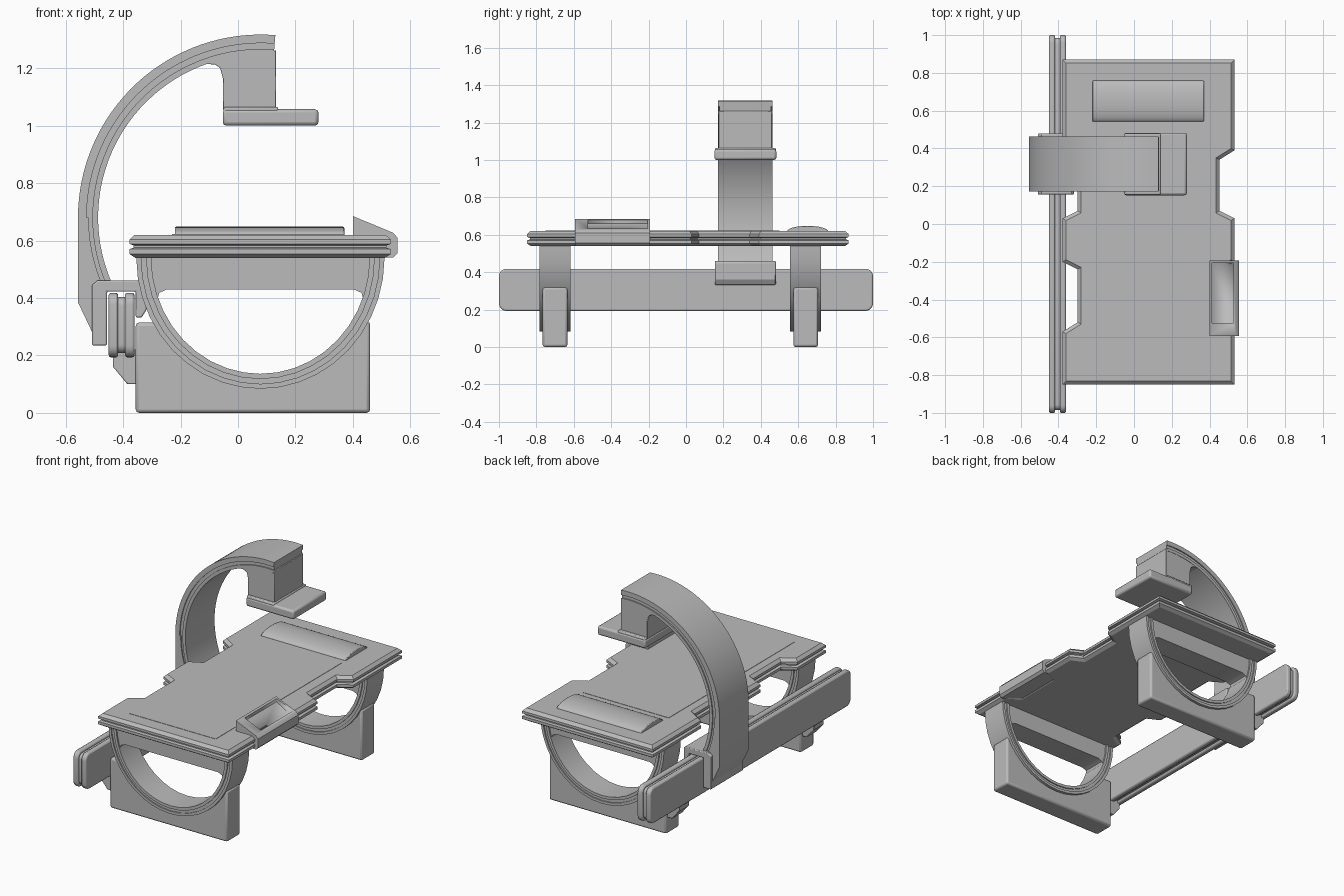
import bpy, bmesh
from math import sin, cos, pi, radians
from mathutils import Vector

cube = bpy.data.objects.get("Cube")
if cube:
    bpy.data.objects.remove(cube, do_unlink=True)

grey = bpy.data.materials.new("medium_grey")
grey.use_nodes = True
grey.diffuse_color = (0.5, 0.5, 0.5, 1)
grey.node_tree.nodes["Principled BSDF"].inputs["Base Color"].default_value = (0.5, 0.5, 0.5, 1)


def finish(name, bm, bevel=0.0):
    """Turn a bmesh into a shaded object, optionally with softened edges."""
    bmesh.ops.recalc_face_normals(bm, faces=bm.faces[:])
    mesh = bpy.data.meshes.new(name)
    bm.to_mesh(mesh)
    bm.free()
    mesh.materials.append(grey)
    ob = bpy.data.objects.new(name, mesh)
    bpy.context.collection.objects.link(ob)
    bpy.ops.object.select_all(action='DESELECT')
    ob.select_set(True)
    bpy.context.view_layer.objects.active = ob
    bpy.ops.object.shade_smooth_by_angle(angle=radians(30))
    if bevel:
        mod = ob.modifiers.new("soft_edges", 'BEVEL')
        mod.width = bevel
        mod.segments = 2
        mod.angle_limit = radians(40)
    return ob


PLACE = {'X': lambda a, b, d: (d, a, b),
         'Y': lambda a, b, d: (a, d, b),
         'Z': lambda a, b, d: (a, b, d)}


def loft(name, rings, axis, bevel=0.0):
    """Join equal outlines, given as (points, depth), and cap both ends."""
    bm = bmesh.new()
    loops = [[bm.verts.new(PLACE[axis](a, b, d)) for a, b in pts] for pts, d in rings]
    n = len(loops[0])
    for low, high in zip(loops, loops[1:]):
        for i in range(n):
            j = (i + 1) % n
            bm.faces.new((low[i], low[j], high[j], high[i]))
    bm.faces.new(loops[0])
    bm.faces.new(loops[-1])
    return finish(name, bm, bevel)


def prism(name, pts, axis, lo, hi, bevel=0.0):
    return loft(name, [(pts, lo), (pts, hi)], axis, bevel)


def box(name, x, y, z, bevel=0.0):
    pts = [(x[0], y[0]), (x[1], y[0]), (x[1], y[1]), (x[0], y[1])]
    return prism(name, pts, 'Z', z[0], z[1], bevel)


def arc(cx, cz, rx, rz, start, end, n):
    angles = [radians(start + (end - start) * i / n) for i in range(n + 1)]
    return [(cx + rx * cos(t), cz + rz * sin(t)) for t in angles]


def band(name, centre, outer, inner, start, end, n, y, half):
    """Curved strip between two arcs, running along y."""
    pts = arc(*centre, *outer, start, end, n) + arc(*centre, *inner, end, start, n)
    return prism(name, pts, 'Y', y - half, y + half)


def inset(pts, amount):
    """Move a counter-clockwise outline inwards with mitred corners."""
    out = []
    for i, p in enumerate(pts):
        p = Vector(p)
        a = (p - Vector(pts[i - 1])).normalized()
        b = (Vector(pts[(i + 1) % len(pts)]) - p).normalized()
        na, nb = Vector((-a.y, a.x)), Vector((-b.y, b.x))
        out.append(tuple(p + (na + nb) * amount / (1 + na.dot(nb))))
    return out


# Table top: notched outline, mirrored, with a grooved edge
MID = 0.077
side = [(0.455, -0.85), (0.455, -0.57), (0.375, -0.52), (0.375, -0.24), (0.455, -0.2),
        (0.455, 0.03), (0.375, 0.07), (0.375, 0.34), (0.455, 0.39), (0.455, 0.87)]
outline = [(MID + x, y) for x, y in side] + [(MID - x, y) for x, y in reversed(side)]
edge = [(0.54, 0.02), (0.553, 0), (0.57, 0), (0.575, 0.015), (0.583, 0.015),
        (0.588, 0), (0.603, 0), (0.62, 0.018)]
loft("table_top", [(inset(outline, d), z) for z, d in edge], 'Z')
box("table_pad", (-0.23, 0.37), (-0.75, 0.5), (0.61, 0.622))

# Head cushion: shallow dome
dome = arc(0.65, 0.617, 0.11, 0.031, 0, 180, 14)
prism("head_cushion", dome, 'X', -0.22, 0.37, 0.004)

# Control panel with a sunken screen
panel = [(0.4, 0.685), (0.4, 0.545), (0.54, 0.54), (0.555, 0.555), (0.555, 0.61), (0.54, 0.627)]
console = prism("control_panel", panel, 'Y', -0.593, -0.192)
bm = bmesh.new()
bm.from_mesh(console.data)
slope = max(bm.faces, key=lambda f: f.calc_area() * (f.normal.z > 0.7))
bmesh.ops.inset_region(bm, faces=[slope], thickness=0.02)
for v in slope.verts:
    if v.co.y < -0.4:
        v.co.y += 0.055
floor = bmesh.ops.extrude_discrete_faces(bm, faces=[slope])["faces"][0]
for v in floor.verts:
    v.co.z -= 0.02 if v.co.x < 0.47 else 0.04
bm.to_mesh(console.data)
bm.free()

# Two cradles carrying the table
RING = (0.078, 0.54)
for label, y in (("front", -0.70), ("back", 0.64)):
    for part, ro, ri, half in (("outer_rim", 0.432, 0.415, 0.083),
                               ("groove", 0.416, 0.397, 0.076),
                               ("inner_rim", 0.398, 0.38, 0.083)):
        band(f"{label}_cradle_{part}", RING, (ro, ro + 0.024), (ri, ri + 0.024),
             180, 360, 20, y, half)
    corner = [(0.385, 0.545), (0.385, 0.39), (0.357, 0.4), (0.352, 0.418), (0.325, 0.43)]
    bar = [(RING[0] + x, z) for x, z in corner] + [(RING[0] - x, z) for x, z in reversed(corner)]
    prism(f"{label}_cradle_crossbar", bar, 'Y', y - 0.074, y + 0.074)
    cut = arc(*RING, 0.4, 0.424, 328, 212, 16)
    foot = [(-0.356, 0), (0.46, 0), (0.46, 0.32)] + cut + [(-0.356, 0.315)]
    prism(f"{label}_foot", foot, 'Y', y - 0.066, y + 0.066, 0.012)
    bracket = [(-0.435, 0.22), (-0.435, 0.16), (-0.385, 0.1), (-0.345, 0.1), (-0.345, 0.22)]
    prism(f"{label}_rail_bracket", bracket, 'Y', y - 0.05, y + 0.05, 0.004)


# Side rail: two rounded plates around a narrower core
def rounded(half_y, lo, hi, r):
    pts = []
    for cy, cz, a in ((half_y - r, hi - r, 0), (r - half_y, hi - r, 90),
                      (r - half_y, lo + r, 180), (half_y - r, lo + r, 270)):
        pts += arc(cy, cz, r, r, a, a + 90, 5)
    return pts


rail = rounded(1.0, 0.193, 0.418, 0.04)
prism("rail_outer_plate", rail, 'X', -0.45, -0.417, 0.008)
prism("rail_inner_plate", rail, 'X', -0.393, -0.36, 0.008)
prism("rail_core", rounded(0.985, 0.208, 0.403, 0.03), 'X', -0.43, -0.38)

# Carriage hooked over the rail
hook = [(-0.508, 0.235), (-0.456, 0.235), (-0.456, 0.422), (-0.356, 0.422), (-0.356, 0.332),
        (-0.335, 0.332), (-0.318, 0.36), (-0.318, 0.45), (-0.33, 0.46), (-0.49, 0.46),
        (-0.508, 0.445)]
prism("rail_carriage", hook, 'Y', 0.155, 0.48, 0.005)

# Curved arm with a groove along its sides
ARM, ARM_Y = (0.08, 0.68), 0.317
for part, ro, ri, end, half in (("arm_outer_band", 0.637, 0.607, 180, 0.145),
                                ("arm_groove", 0.61, 0.585, 203, 0.138),
                                ("arm_inner_band", 0.587, 0.567, 204, 0.145)):
    band(part, ARM, (ro, ro), (ri, ri), 85.5, end, 32, ARM_Y, half)
heel = [(-0.557, 0.68), (-0.557, 0.385), (-0.505, 0.275), (-0.47, 0.275), (-0.46, 0.45)]
heel += arc(*ARM, 0.6, 0.6, 202, 180, 6)
prism("arm_heel", heel, 'Y', ARM_Y - 0.145, ARM_Y + 0.145)

# Scanner head hanging from the arm
neck = [(-0.13, 1.215), (-0.08, 1.213), (-0.062, 1.2), (-0.053, 1.165), (-0.053, 1.055),
        (0.133, 1.055), (0.133, 1.262), (0.0, 1.262)]
prism("head_neck", neck, 'Y', ARM_Y - 0.143, ARM_Y + 0.143, 0.003)
box("head_plate", (-0.053, 0.28), (0.152, 0.483), (1.0, 1.057), 0.012)
box("head_plate_collar", (-0.05, 0.14), (0.155, 0.48), (1.03, 1.065), 0.006)
